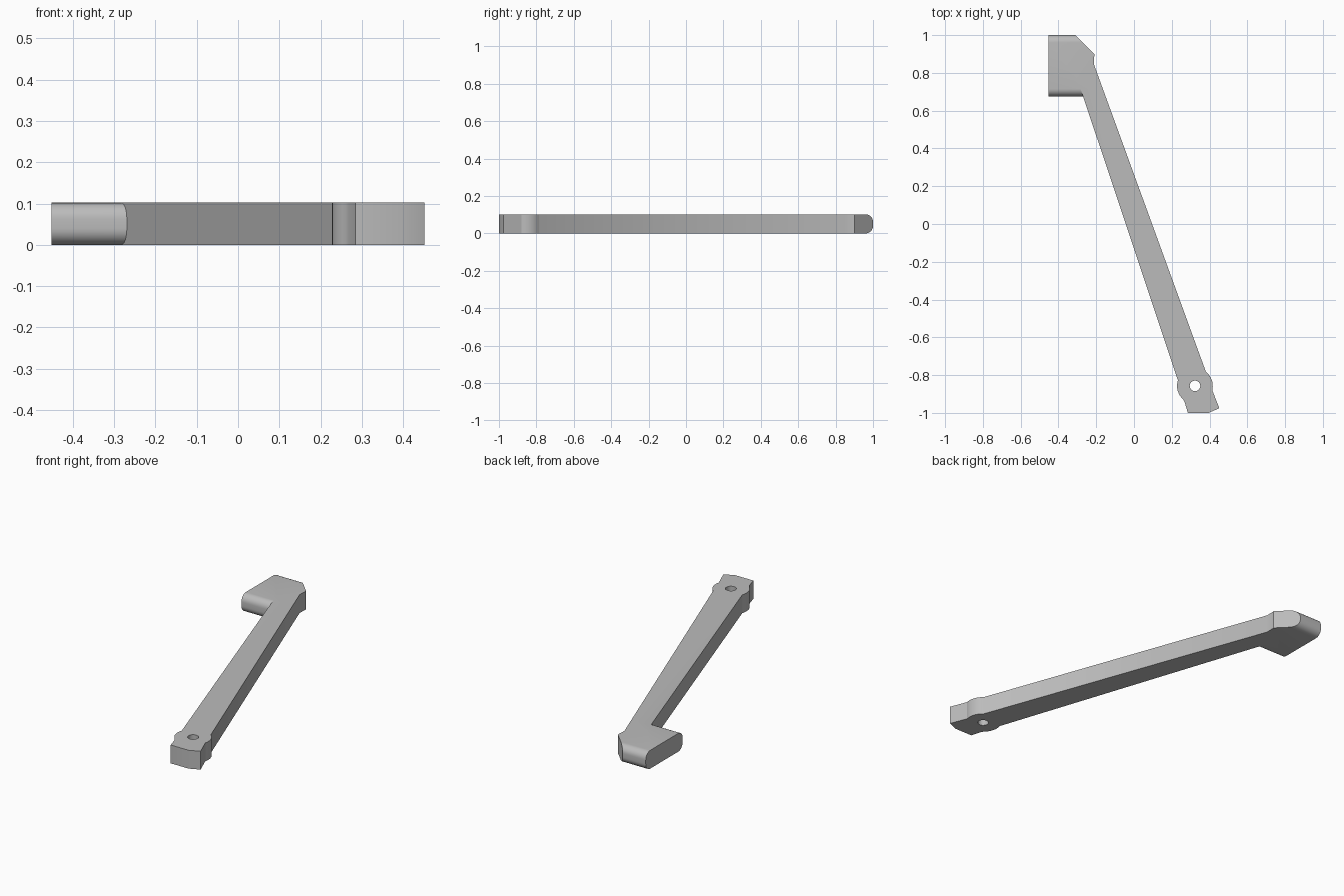
import bpy, bmesh, math

THICK = 0.102
PIVOT = (0.323, -0.857)

cube = bpy.data.objects.get("Cube")
if cube:
    bpy.data.objects.remove(cube, do_unlink=True)

grey = bpy.data.materials.new("plain grey")
grey.use_nodes = True
colour = (0.5, 0.5, 0.5, 1)
grey.diffuse_color = colour
grey.node_tree.nodes["Principled BSDF"].inputs["Base Color"].default_value = colour


def arc(centre, radius, start, end, steps):
    """Points along an arc, angles in degrees."""
    angles = [math.radians(start + (end - start) * i / steps) for i in range(steps + 1)]
    return [(centre[0] + radius * math.cos(a), centre[1] + radius * math.sin(a)) for a in angles]


def prism(name, outline, low, high, round_edges=0):
    """Extrude an outline upwards; optionally round its x-aligned edges."""
    bm = bmesh.new()
    base = bm.faces.new([bm.verts.new((x, y, low)) for x, y in outline])
    top = bmesh.ops.extrude_face_region(bm, geom=[base])["geom"]
    for v in top:
        if isinstance(v, bmesh.types.BMVert):
            v.co.z = high
    bmesh.ops.recalc_face_normals(bm, faces=bm.faces)
    if round_edges:
        edges = [e for e in bm.edges
                 if abs(e.verts[0].co.y - e.verts[1].co.y) < 1e-5
                 and abs(e.verts[0].co.z - e.verts[1].co.z) < 1e-5]
        bmesh.ops.bevel(bm, geom=edges, offset=round_edges, segments=8,
                        profile=0.5, affect='EDGES')
    mesh = bpy.data.meshes.new(name)
    bm.to_mesh(mesh)
    bm.free()
    mesh.materials.append(grey)
    obj = bpy.data.objects.new(name, mesh)
    bpy.context.collection.objects.link(obj)
    return obj


def combine(target, tool, operation):
    mod = target.modifiers.new(operation.lower(), 'BOOLEAN')
    mod.operation, mod.solver, mod.object = operation, 'EXACT', tool
    bpy.context.view_layer.objects.active = target
    bpy.ops.object.modifier_apply(modifier=mod.name)
    bpy.data.objects.remove(tool, do_unlink=True)


# Slanted arm with a round boss and a clipped tip
arm_outline = [(-0.301, 0.77), (-0.212, 0.845)]
arm_outline += arc(PIVOT, 0.094, 52, -14, 10)
arm_outline += [(0.452, -0.975), (0.395, -1), (0.285, -1), (0.268, -0.942)]
arm_outline += arc(PIVOT, 0.095, 229, 162, 10)
arm = prism("lever_arm", arm_outline, 0, THICK)

# Head block with rounded front and back edges
head = prism("head_block", [(-0.452, 0.675), (-0.452, 1), (-0.31, 1), (-0.21, 0.9),
                            (-0.212, 0.845), (-0.2, 0.675)], 0, THICK, 0.04)
combine(arm, head, 'UNION')

# Pivot hole
hole = prism("pivot_hole", arc(PIVOT, 0.028, 0, 345, 23), -0.1, 0.2)
combine(arm, hole, 'DIFFERENCE')

bpy.ops.object.select_all(action='DESELECT')
arm.select_set(True)
bpy.context.view_layer.objects.active = arm
bpy.ops.object.shade_smooth_by_angle(angle=math.radians(30))
